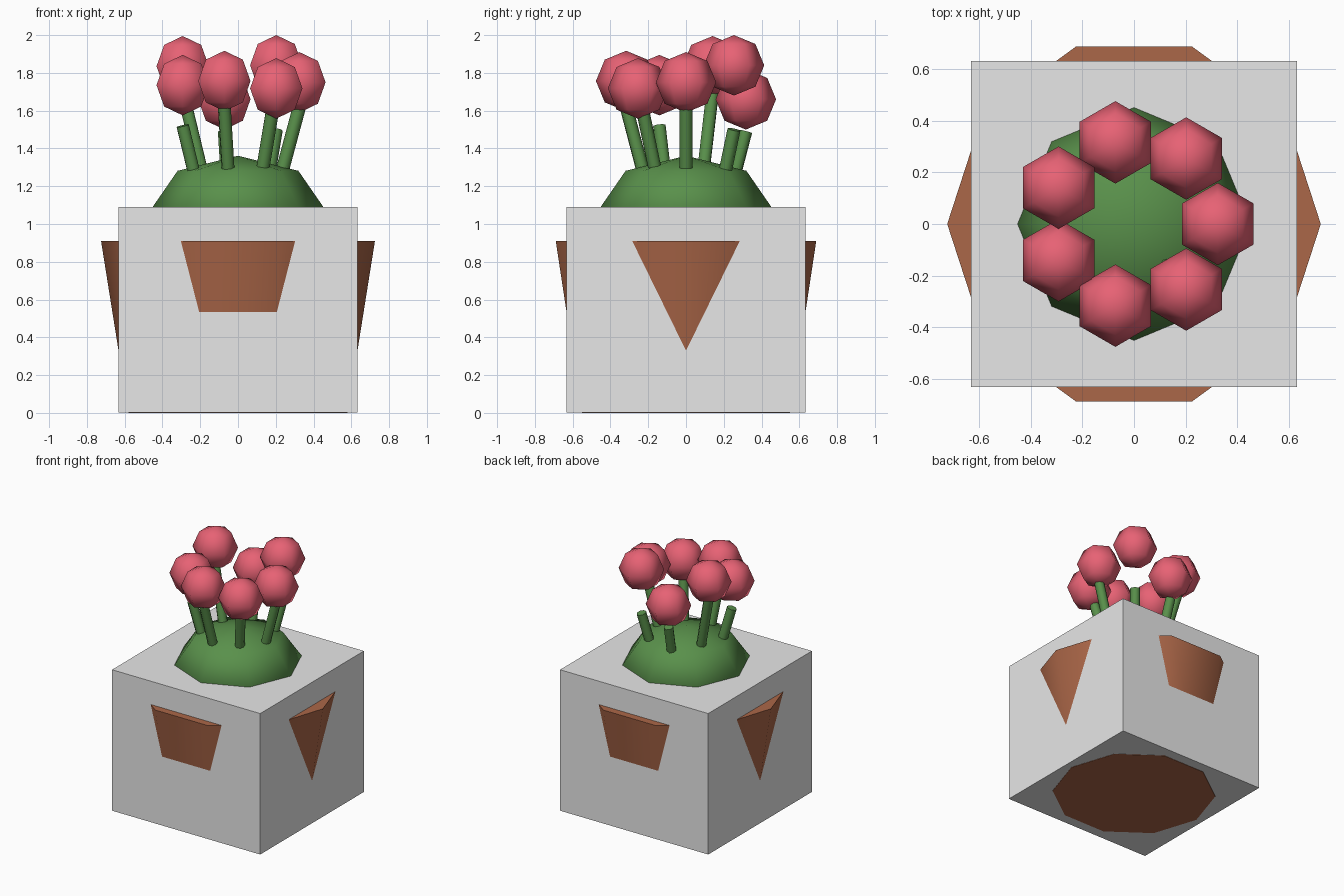
import bpy
from math import cos, sin, tau, radians
from mathutils import Vector

default_cube = bpy.data.objects.get("Cube")
if default_cube:
    bpy.data.objects.remove(default_cube, do_unlink=True)


def material(name, r, g, b):
    mat = bpy.data.materials.new(name)
    mat.use_nodes = True
    mat.diffuse_color = (r, g, b, 1)
    mat.node_tree.nodes["Principled BSDF"].inputs["Base Color"].default_value = (r, g, b, 1)
    return mat


grey = material("pale grey", 0.8, 0.8, 0.8)
brown = material("terracotta brown", 0.41, 0.135, 0.065)
green = material("leaf green", 0.10, 0.28, 0.07)
pink = material("flower pink", 0.82, 0.125, 0.18)


def finish(name, mat, smooth=True):
    obj = bpy.context.object
    obj.name = name
    obj.data.name = name
    obj.data.materials.append(mat)
    bpy.ops.object.transform_apply(location=False, rotation=False, scale=True)
    if smooth:
        bpy.ops.object.shade_smooth_by_angle(angle=radians(75))
    return obj


# Square planter box
BOX_TOP, BOX_BASE, BOX_WIDTH = 1.09, 0.002, 1.265
bpy.ops.mesh.primitive_cube_add(size=1, location=(0, 0, (BOX_TOP + BOX_BASE) / 2))
bpy.context.object.scale = (BOX_WIDTH, BOX_WIDTH, BOX_TOP - BOX_BASE)
finish("planter_box", grey, smooth=False)

# Tapered ten-sided pot poking through the box walls
POT_HEIGHT = 0.91
bpy.ops.mesh.primitive_cone_add(vertices=10, radius1=0.58, radius2=0.725,
                                depth=POT_HEIGHT, location=(0, 0, POT_HEIGHT / 2))
pot = finish("tapered_pot", brown)
# Put pot corners on the x axis
pot.rotation_euler.z = radians(90)

# Leafy mound
bpy.ops.mesh.primitive_uv_sphere_add(segments=8, ring_count=4, radius=0.452,
                                     location=(0, 0, BOX_TOP))
bpy.context.object.scale.z = 0.6
finish("leaf_mound", green)

# Ring of flowers on outward-leaning stems: (flower height, stem top height)
heights = [(1.75, 1.62), (1.84, 1.50), (1.66, 1.49), (1.835, 1.70),
           (1.735, 1.52), (1.757, 1.62), (1.718, 1.72)]
RING, LEAN, STEM_LENGTH = 0.325, radians(15), 0.45
for i, (flower_z, stem_z) in enumerate(heights):
    a = tau * i / len(heights)
    out = Vector((cos(a), sin(a), 0))

    axis = out * sin(LEAN) + Vector((0, 0, cos(LEAN)))
    top = out * RING + Vector((0, 0, stem_z))
    bpy.ops.mesh.primitive_cylinder_add(vertices=8, radius=0.035, depth=STEM_LENGTH,
                                        location=top - axis * STEM_LENGTH / 2,
                                        rotation=(0, LEAN, a))
    finish(f"stem_{i + 1}", green)

    bpy.ops.mesh.primitive_uv_sphere_add(segments=6, ring_count=4, radius=0.16,
                                         location=out * RING + Vector((0, 0, flower_z)))
    finish(f"flower_{i + 1}", pink)
